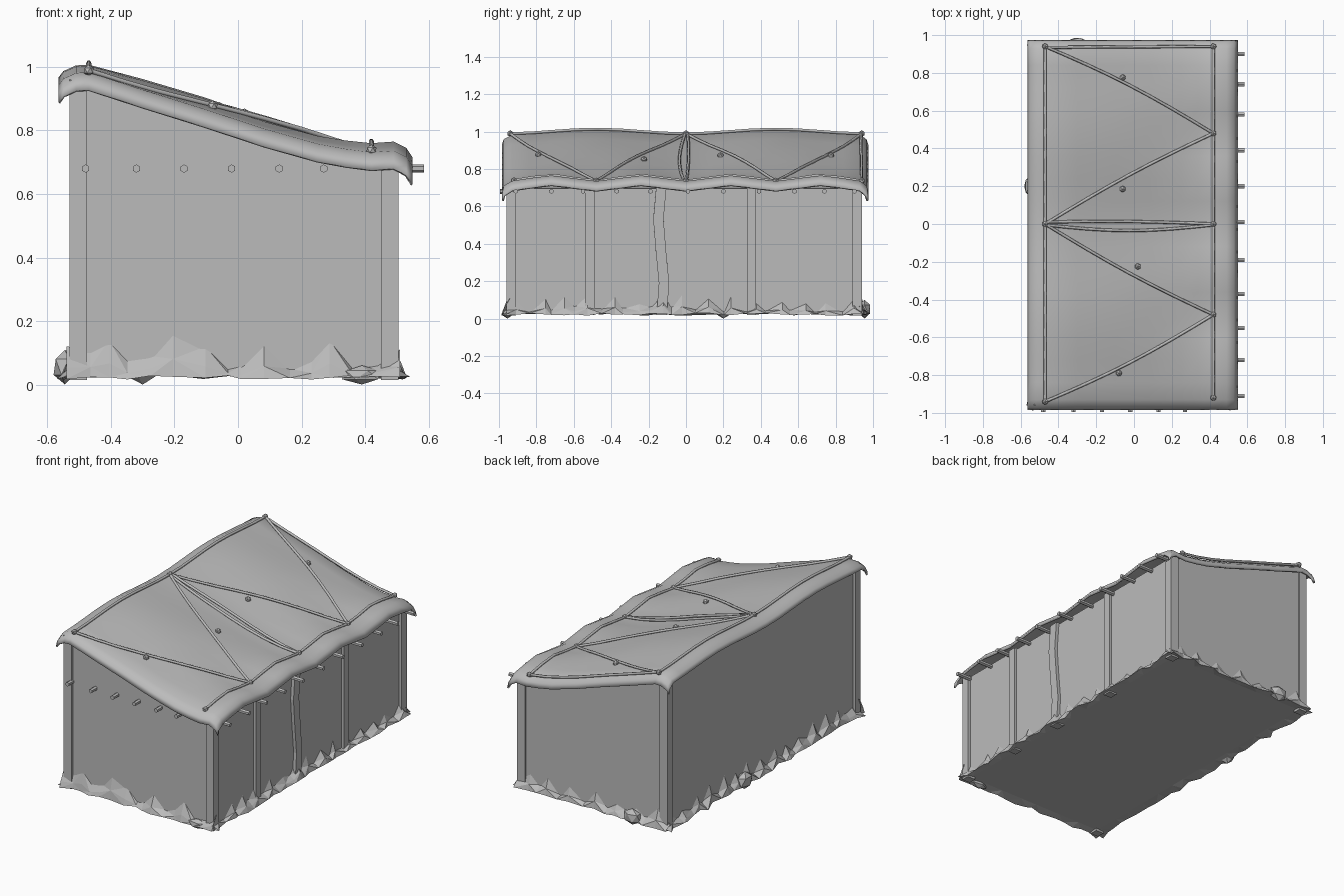
import bpy, bmesh, math, random
from mathutils import Vector

random.seed(7)
cube = bpy.data.objects.get("Cube")
if cube:
    bpy.data.objects.remove(cube, do_unlink=True)

grey = bpy.data.materials.new("stone grey")
grey.use_nodes = True
grey.diffuse_color = (0.5, 0.5, 0.5, 1)
grey.node_tree.nodes["Principled BSDF"].inputs["Base Color"].default_value = (0.5, 0.5, 0.5, 1)


def add_mesh(name, verts, faces):
    mesh = bpy.data.meshes.new(name)
    bm = bmesh.new()
    vs = [bm.verts.new(v) for v in verts]
    for f in faces:
        bm.faces.new([vs[i] for i in f])
    bmesh.ops.recalc_face_normals(bm, faces=bm.faces)
    bm.to_mesh(mesh)
    bm.free()
    mesh.materials.append(grey)
    ob = bpy.data.objects.new(name, mesh)
    bpy.context.collection.objects.link(ob)
    return ob


def sloped_box(name, x0, x1, y0, y1, z0, z_left, z_right):
    verts = [(x, y, z) for x, zt in ((x0, z_left), (x1, z_right)) for y in (y0, y1) for z in (z0, zt)]
    faces = [(0, 1, 3, 2), (4, 6, 7, 5), (0, 4, 5, 1), (2, 3, 7, 6), (0, 2, 6, 4), (1, 5, 7, 3)]
    return add_mesh(name, verts, faces)


# Roof cloth: a profile across x, swept along y with sagging waves
PROFILE = [(-.565, .955), (-.55, .975), (-.51, .993), (-.47, .995), (-.3, .945), (-.1, .885), (.08, .825),
           (.25, .775), (.34, .757), (.42, .745), (.49, .75), (.53, .73), (.55, .70)]


def wave(x, y):
    t = min(1, max(0, (x + .47) / .89))
    sag = -.012 * math.cos(2 * math.pi * y / .96) * (1 - t) * (1 + 4 * t)
    ripple = -.015 * math.cos(4 * math.pi * y / .96) * t ** 3
    return sag + ripple


def roof_z(x, y):
    for (xa, za), (xb, zb) in zip(PROFILE, PROFILE[1:]):
        if xa <= x <= xb:
            return za + (zb - za) * (x - xa) / (xb - xa) + wave(x, y)
    return PROFILE[-1][1]


rows = [(.12 * i, 0) for i in range(-7, 8)]
rows = [(-.985, .055), (-.975, .025), (-.93, 0)] + rows + [(.93, 0), (.965, .025), (.975, .055)]
n = len(PROFILE)
verts = [(x, y, z + wave(x, y) - drop) for y, drop in rows for x, z in PROFILE]
faces = [(r * n + i, r * n + i + 1, (r + 1) * n + i + 1, (r + 1) * n + i)
         for r in range(len(rows) - 1) for i in range(n - 1)]
roof = add_mesh("roof_cloth", verts, faces)
for p in roof.data.polygons:
    p.use_smooth = True
if roof.data.polygons[n * 4].normal.z < 0:
    roof.data.flip_normals()
solid = roof.modifiers.new("thickness", "SOLIDIFY")
solid.thickness = .012
solid.offset = -1

# Wall body, its top kept just below the cloth
X0, X1, Y0, Y1 = -.515, .485, -.945, .93
wall_line = [(X0, .95), (-.1, .85), (.25, .735), (.4, .70), (X1, .695)]
ring = [(X1, .03), (X0, .03)] + wall_line
m = len(ring)
body = [(x, y, z) for y in (Y0, Y1) for x, z in ring]
sides = [(i, (i + 1) % m, (i + 1) % m + m, i + m) for i in range(m)]
add_mesh("walls", body, sides + [tuple(range(m)), tuple(range(m, 2 * m))])

# Corner posts and posts along the open side
for end, ya, yb in (("front", -.96, -.91), ("back", .89, .94)):
    sloped_box(end + "_high_post", -.53, -.475, ya, yb, .015, .96, .955)
    sloped_box(end + "_low_post", .45, .505, ya, yb, .015, .705, .70)
for y in (-.515, .35):
    sloped_box("side_post", .45, .502, y - .025, y + .025, .02, .71, .70)
bent = sloped_box("bent_side_post", .45, .505, -.16, -.105, .02, .71, .70)
bm = bmesh.new()
bm.from_mesh(bent.data)
bmesh.ops.subdivide_edges(bm, edges=[e for e in bm.edges if abs(e.verts[0].co.z - e.verts[1].co.z) > .3], cuts=3)
for v in bm.verts:
    v.co.y += .015 * math.sin(v.co.z * 9)
bm.to_mesh(bent.data)
bm.free()


# Beam ends poking through the walls
def beam(name, a, b, r=.013):
    a, b = Vector(a), Vector(b)
    bpy.ops.mesh.primitive_cylinder_add(vertices=6, radius=r, depth=(b - a).length, location=(a + b) / 2)
    ob = bpy.context.object
    ob.name = name
    ob.rotation_euler = (b - a).to_track_quat('Z', 'Y').to_euler()
    ob.data.materials.append(grey)


for x in (-.48, -.32, -.17, -.02, .13, .27):
    beam("front_beam_end", (x, -.9, .68), (x, -.995, .68))
for y in (-.91, -.72, -.55, -.37, -.19, .01, .2, .39, .58, .74, .9):
    beam("side_beam_end", (.44, y, .68), (.585, y, .68))


# Jagged rubble skirt along the foot of every wall
def rubble(name, start, end, out, heights):
    start, end, out = Vector(start), Vector(end), Vector(out)
    count = len(heights)
    verts, faces = [], []
    for i, h in enumerate(heights):
        t = i / (count - 1)
        if 0 < i < count - 1:
            t += random.uniform(-.3, .3) / count
        p = start.lerp(end, t)
        foot = random.uniform(.02, .045) + (.015 if i in (0, count - 1) else 0)
        low = random.uniform(.015, .03)
        verts += [p - out * .02 + Vector((0, 0, .03)),
                  p + out * foot + Vector((0, 0, low)),
                  p + out * foot * .7 + Vector((0, 0, low + h * .4)),
                  p - out * .004 + Vector((0, 0, .03 + h))]
    for i in range(count - 1):
        a, b = i * 4, i * 4 + 4
        for k in range(3):
            quad = (a + k, b + k, b + k + 1, a + k + 1)
            if (i + k) % 2:
                faces += [(quad[0], quad[1], quad[2]), (quad[0], quad[2], quad[3])]
            else:
                faces += [(quad[0], quad[1], quad[3]), (quad[1], quad[2], quad[3])]
    add_mesh(name, verts, faces)


def spikes(count):
    return [random.uniform(.05, .125) if i % 2 else random.uniform(.005, .04) for i in range(count)]


front = [.09, .08, .11, .05, .06, .14, .09, .02, .03, .1, .02, .05, .11, .02, .03, .08]
rubble("front_rubble", (-.54, Y0, 0), (.51, Y0, 0), (0, -1, 0), front)
rubble("back_rubble", (-.54, Y1, 0), (.51, Y1, 0), (0, 1, 0), spikes(15))
rubble("low_side_rubble", (X1, -.96, 0), (X1, .95, 0), (1, 0, 0), spikes(31))
rubble("high_side_rubble", (X0, -.96, 0), (X0, .95, 0), (-1, 0, 0), spikes(31))
# Loose boulders reaching furthest out
for x, y, sx, sy, sz in ((-.545, .2, .04, .06, .055), (-.3, .955, .06, .035, .05), (.39, -.955, .07, .03, .03)):
    bpy.ops.mesh.primitive_ico_sphere_add(subdivisions=1, radius=1, location=(x, y, sz))
    rock = bpy.context.object
    rock.name = "boulder"
    rock.scale = (sx, sy, sz)
    rock.data.materials.append(grey)


# Ropes lying on the cloth, with knots where they meet
def rope(a, b, bow=0.0):
    curve = bpy.data.curves.new("rope", "CURVE")
    curve.dimensions = "3D"
    curve.bevel_depth = .008
    curve.bevel_resolution = 1
    curve.materials.append(grey)
    line = curve.splines.new("POLY")
    steps = 8
    line.points.add(steps)
    for i in range(steps + 1):
        t = i / steps
        x = a[0] + (b[0] - a[0]) * t
        y = a[1] + (b[1] - a[1]) * t + bow * math.sin(math.pi * t)
        line.points[i].co = (x, y, roof_z(x, y) + .006, 1)
    ob = bpy.data.objects.new("rope", curve)
    bpy.context.collection.objects.link(ob)


HI, LO = -.47, .42
for s in (-1, 1):
    rope((HI, 0), (HI, s * .94))
    rope((LO, 0), (LO, s * .93))
    rope((HI, 0), (LO, s * .48), s * .02)
    rope((HI, s * .94), (LO, s * .48), s * .025)
rope((HI, .935), (LO, .94))
rope((HI, .01), (LO, 0), .008)
rope((HI, -.005), (LO, -.005), -.03)

knots = [(HI, y) for y in (-.94, 0, .94)] + [(LO, y) for y in (-.92, -.48, 0, .48, .94)]
knots += [(-.06, .775), (-.06, .185), (.02, -.225), (-.08, -.79)]
for x, y in knots:
    bpy.ops.mesh.primitive_ico_sphere_add(subdivisions=1, radius=.018, location=(x, y, roof_z(x, y) + .006))
    bpy.context.object.name = "rope_knot"
    bpy.context.object.data.materials.append(grey)
